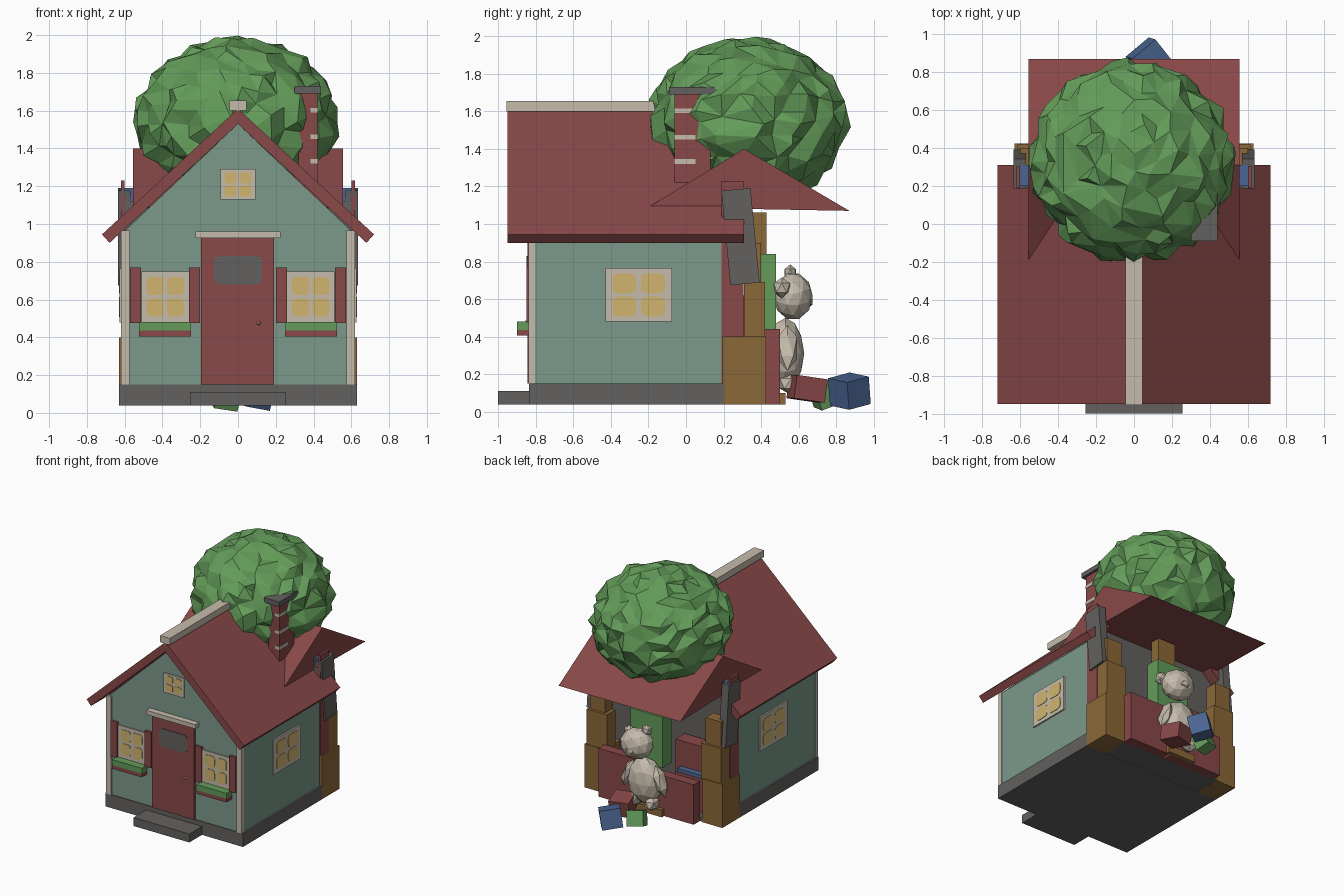
import bpy, bmesh, math, random
from mathutils import Matrix, Vector

random.seed(4)
if "Cube" in bpy.data.objects:
    bpy.data.objects.remove(bpy.data.objects["Cube"])


def material(name, rgb):
    m = bpy.data.materials.new(name)
    m.use_nodes = True
    colour = (*rgb, 1)
    m.diffuse_color = colour
    node = m.node_tree.nodes["Principled BSDF"]
    node.inputs["Base Color"].default_value = colour
    node.inputs["Roughness"].default_value = 0.9
    return m


RED = material("barn red", (0.25, 0.065, 0.065))
TEAL = material("sage wall", (0.2, 0.32, 0.26))
CREAM = material("cream trim", (0.56, 0.5, 0.41))
GREY = material("slate grey", (0.125, 0.12, 0.115))
GREEN = material("leaf green", (0.125, 0.33, 0.1))
GOLD = material("window gold", (0.64, 0.46, 0.16))
BROWN = material("crate brown", (0.26, 0.14, 0.04))
BLUE = material("toy blue", (0.07, 0.13, 0.29))


def finish(name, bm, mat):
    bmesh.ops.recalc_face_normals(bm, faces=bm.faces)
    me = bpy.data.meshes.new(name)
    bm.to_mesh(me)
    bm.free()
    me.materials.append(mat)
    ob = bpy.data.objects.new(name, me)
    bpy.context.collection.objects.link(ob)
    return ob


def box(name, mat, x, y, z, rot=(0, 0, 0)):
    """Box from its (min, max) range on each axis."""
    bm = bmesh.new()
    bmesh.ops.create_cube(bm, size=1)
    bmesh.ops.scale(bm, verts=bm.verts, vec=[r[1] - r[0] for r in (x, y, z)])
    ob = finish(name, bm, mat)
    ob.location = [(r[0] + r[1]) / 2 for r in (x, y, z)]
    ob.rotation_euler = [math.radians(a) for a in rot]
    return ob


def prism(name, mat, profile, axis, start, end):
    """Extrude a side profile along x or y; profile points are (across, z)."""
    bm = bmesh.new()
    if axis == "y":
        verts = [bm.verts.new((a, start, z)) for a, z in profile]
        step = (0, end - start, 0)
    else:
        verts = [bm.verts.new((start, a, z)) for a, z in profile]
        step = (end - start, 0, 0)
    face = bm.faces.new(verts)
    ext = bmesh.ops.extrude_face_region(bm, geom=[face], use_keep_orig=True)
    moved = [v for v in ext["geom"] if isinstance(v, bmesh.types.BMVert)]
    bmesh.ops.translate(bm, verts=moved, vec=step)
    return finish(name, bm, mat)


def blob(name, mat, centre, radii, level=2, noise=0.0, tilt=0):
    bm = bmesh.new()
    bmesh.ops.create_icosphere(bm, subdivisions=level, radius=1)
    for v in bm.verts:
        v.co *= 1 + random.uniform(-noise, noise)
    bmesh.ops.scale(bm, verts=bm.verts, vec=radii)
    ob = finish(name, bm, mat)
    ob.location = centre
    ob.rotation_euler = (0, math.radians(tilt), 0)
    return ob


def rounded_plate(name, mat, centre, w, h, turn=0, power=0.45):
    """Thin rounded rectangle facing the front, turned about z."""
    bm = bmesh.new()
    soft = lambda t: math.copysign(abs(t) ** power, t)
    ring = []
    for i in range(16):
        a = math.tau * (i + 0.5) / 16
        ring.append(bm.verts.new((soft(math.cos(a)) * w / 2, 0, soft(math.sin(a)) * h / 2)))
    face = bm.faces.new(ring)
    ext = bmesh.ops.extrude_face_region(bm, geom=[face], use_keep_orig=True)
    moved = [v for v in ext["geom"] if isinstance(v, bmesh.types.BMVert)]
    bmesh.ops.translate(bm, verts=moved, vec=(0, 0.008, 0))
    ob = finish(name, bm, mat)
    ob.location = centre
    ob.rotation_euler.z = turn
    return ob


def window(name, centre, w, h, turn=0):
    """Cream frame with four rounded glowing panes."""
    spin = Matrix.Rotation(turn, 3, "Z")
    c = Vector(centre)
    frame = box(name + "_frame", CREAM, (-w / 2, w / 2), (-0.01, 0.01), (-h / 2, h / 2))
    frame.location = c
    frame.rotation_euler.z = turn
    for sx in (-1, 1):
        for sz in (-1, 1):
            spot = c + spin @ Vector((sx * w * 0.215, -0.014, sz * h * 0.215))
            rounded_plate(name + "_pane", GOLD, spot, w * 0.36, h * 0.37, turn)


# House body
FRONT = -0.83
box("foundation", GREY, (-0.63, 0.63), (-0.835, 0.2), (0.04, 0.15))
box("front_step", GREY, (-0.255, 0.255), (-1, -0.83), (0.04, 0.11))
prism("house_walls", TEAL, [(-0.615, 0.15), (0.615, 0.15), (0.615, 0.95), (0, 1.53), (-0.615, 0.95)],
      "y", FRONT, 0.19)
prism("main_roof", RED, [(0, 1.61), (0.72, 0.945), (0.68, 0.9), (0, 1.53), (-0.68, 0.9), (-0.72, 0.945)],
      "y", -0.95, 0.31)
box("ridge_cap", CREAM, (-0.045, 0.045), (-0.955, 0.29), (1.6, 1.655))
prism("rear_roof", RED, [(-0.2, 1.09), (0.31, 1.4), (0.87, 1.07)], "x", -0.557, 0.557)

# Door
box("door", RED, (-0.195, 0.19), (FRONT - 0.015, FRONT), (0.15, 0.925))
box("door_lintel", CREAM, (-0.225, 0.225), (FRONT - 0.05, FRONT), (0.925, 0.96))
rounded_plate("door_glass", GREY, (0, FRONT - 0.02, 0.755), 0.255, 0.15, power=0.25)
blob("door_knob", GOLD, (0.11, FRONT - 0.02, 0.475), (0.012,) * 3, 1)

# Windows with shutters and planters
window("gable_window", (0, FRONT, 1.21), 0.185, 0.16)
for side in (-1, 1):
    window("front_window", (side * 0.385, FRONT, 0.615), 0.25, 0.265)
    window("side_window", (side * 0.617, -0.252, 0.622), 0.355, 0.285, side * math.pi / 2)
    for x in (0.23, 0.542):
        box("shutter", RED, (side * x - 0.029, side * x + 0.029), (FRONT - 0.02, FRONT), (0.475, 0.77))
    mid = side * 0.387
    box("planter", RED, (mid - 0.137, mid + 0.137), (-0.9, FRONT), (0.405, 0.435))
    box("planter_leaves", GREEN, (mid - 0.137, mid + 0.137), (-0.9, FRONT), (0.435, 0.48))
    post = side * 0.597
    box("corner_post", CREAM, (post - 0.023, post + 0.023), (-0.84, -0.805), (0.15, 0.965))

# Chimney
box("chimney", RED, (0.32, 0.42), (-0.06, 0.13), (1.2, 1.69))
box("chimney_cap", GREY, (0.3, 0.44), (-0.09, 0.15), (1.69, 1.73))
for z in (1.32, 1.45, 1.59):
    box("chimney_band", CREAM, (0.385, 0.423), (-0.064, 0.05), (z, z + 0.025))

# Tree crown
crown = blob("tree_crown", GREEN, (-0.01, 0.325, 1.54), (0.525, 0.52, 0.44), 4, 0.055)
thin = crown.modifiers.new("irregular_facets", "DECIMATE")
thin.ratio = 0.5

# Open back with panels
box("rear_floor", GREY, (-0.62, 0.62), (0.19, 0.42), (0.041, 0.07))
box("rear_panel", GREY, (-0.6, 0.6), (0.19, 0.22), (0.15, 1.12))
for side in (-1, 1):
    def span(a, b):
        return tuple(sorted((side * a, side * b)))
    box("side_fin", RED, span(0.6, 0.62), (0.19, 0.305), (0.15, 1.23))
    box("slanted_panel", GREY, span(0.57, 0.635), (0.212, 0.368), (0.68, 1.185), (5.5, 0, 0))
    box("blue_shelf", BLUE, span(0.5, 0.6), (0.2, 0.31), (1.1, 1.19))
    box("lower_crate", BROWN, span(0.45, 0.63), (0.195, 0.425), (0.04, 0.4))
    box("upper_crate", BROWN, span(0.43, 0.615), (0.31, 0.42), (0.4, 0.69))
    box("top_crate", BROWN, span(0.46, 0.6), (0.3, 0.4), (0.69, 0.9))

# Stacked boxes
box("tall_red_box", RED, (0.08, 0.45), (0.42, 0.5), (0.04, 0.44))
box("low_red_box", RED, (-0.42, 0.06), (0.42, 0.5), (0.04, 0.37))
box("green_box", GREEN, (-0.12, 0.17), (0.36, 0.48), (0.42, 0.84))
box("middle_crate", BROWN, (-0.04, 0.12), (0.35, 0.43), (0.84, 1.06))
box("brown_book", BROWN, (-0.15, 0.1), (0.5, 0.53), (0.04, 0.1))
box("blue_book", BLUE, (-0.42, -0.2), (0.28, 0.4), (0.38, 0.41))
box("inner_red_box", RED, (-0.4, -0.15), (0.23, 0.35), (0.07, 0.62))

# Faceted bear leaning on the boxes
blob("bear_body", CREAM, (0, 0.53, 0.31), (0.15, 0.1, 0.19))
blob("bear_head", CREAM, (0.05, 0.57, 0.615), (0.14, 0.105, 0.125), tilt=20)
blob("bear_muzzle", CREAM, (0.05, 0.64, 0.59), (0.055, 0.04, 0.045), 1)
blob("bear_ear_upper", CREAM, (-0.03, 0.555, 0.74), (0.045, 0.035, 0.045), 1)
blob("bear_ear_lower", CREAM, (0.16, 0.51, 0.66), (0.05, 0.05, 0.055), 1)
for side in (-1, 1):
    blob("bear_arm", CREAM, (side * 0.145, 0.54, 0.34), (0.045, 0.06, 0.13), 1, tilt=-side * 20)
    blob("bear_leg", CREAM, (side * 0.08, 0.56, 0.15), (0.06, 0.07, 0.06), 1)

# Scattered toy blocks
box("red_block", RED, (0.05, 0.21), (0.56, 0.73), (0.06, 0.185), (-8, 0, 15))
box("green_block", GREEN, (-0.13, 0.0), (0.68, 0.79), (0.03, 0.15), (20, 8, 20))
box("blue_block", BLUE, (0.0, 0.16), (0.795, 0.945), (0.035, 0.185), (12, 8, 40))
